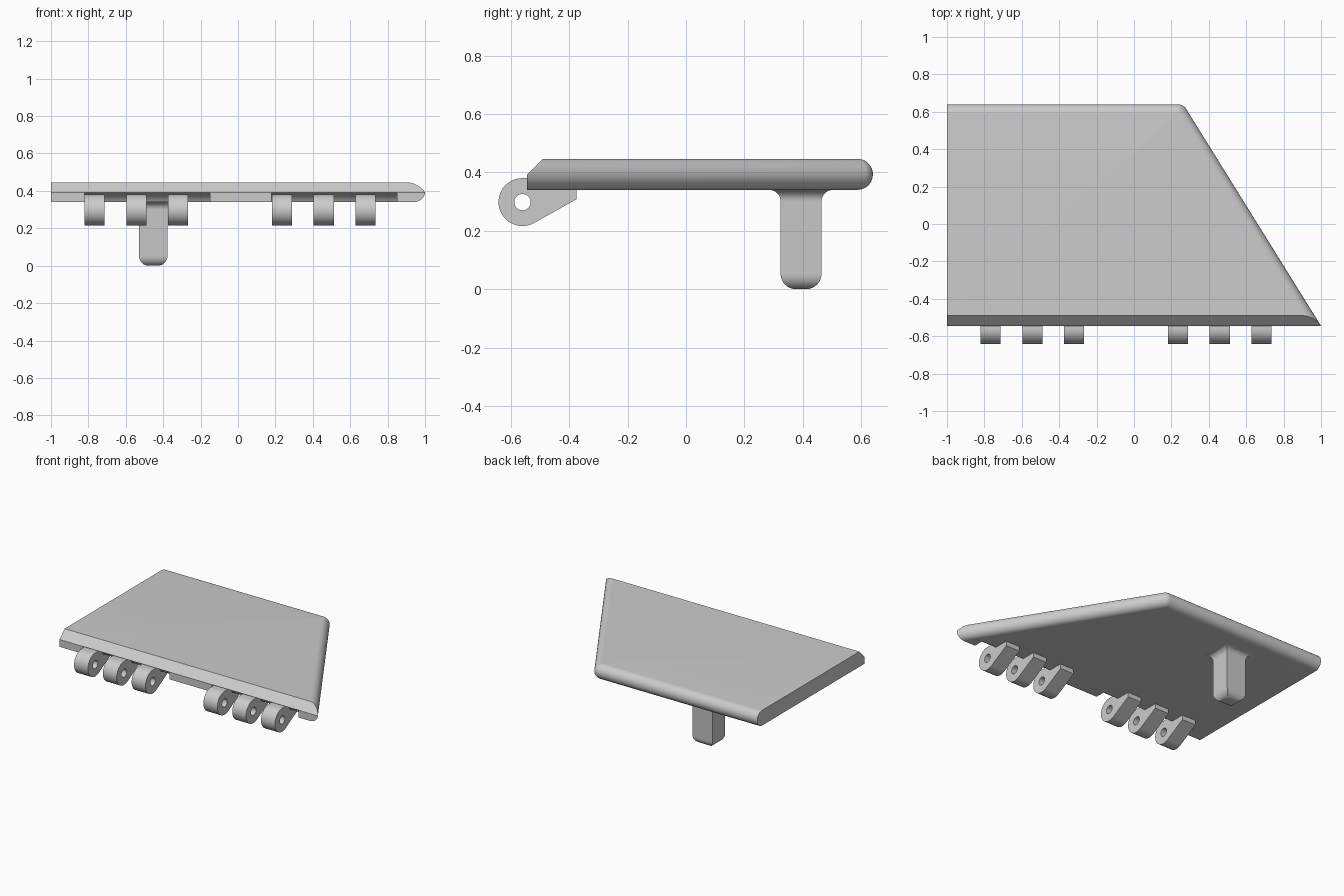
import bpy, bmesh, math
from mathutils import Vector

if "Cube" in bpy.data.objects:
    bpy.data.objects.remove(bpy.data.objects["Cube"], do_unlink=True)

grey = bpy.data.materials.new("plain grey")
grey.use_nodes = True
COLOUR = (0.6, 0.6, 0.6, 1)
grey.diffuse_color = COLOUR
grey.node_tree.nodes["Principled BSDF"].inputs["Base Color"].default_value = COLOUR


def finish(name, bm):
    bmesh.ops.recalc_face_normals(bm, faces=bm.faces)
    mesh = bpy.data.meshes.new(name)
    bm.to_mesh(mesh)
    bm.free()
    mesh.materials.append(grey)
    obj = bpy.data.objects.new(name, mesh)
    bpy.context.collection.objects.link(obj)
    return obj


def activate(obj):
    bpy.ops.object.select_all(action="DESELECT")
    obj.select_set(True)
    bpy.context.view_layer.objects.active = obj


def smooth(obj):
    activate(obj)
    bpy.ops.object.shade_smooth_by_angle(angle=math.radians(30))


def loft(rings):
    """Skin equal-length rings of points and cap both ends."""
    bm = bmesh.new()
    loops = [[bm.verts.new(p) for p in ring] for ring in rings]
    n = len(loops[0])
    for a, b in zip(loops, loops[1:]):
        for i in range(n):
            j = (i + 1) % n
            bm.faces.new((a[i], a[j], b[j], b[i]))
    bm.faces.new(loops[0])
    bm.faces.new(loops[-1])
    return bm


def extrude_x(profile, x0, x1):
    return loft([[(x, y, z) for y, z in profile] for x in (x0, x1)])


def circle(y, z, r, start=0, end=360, steps=48):
    return [(y + r * math.cos(math.radians(start + (end - start) * i / steps)),
             z + r * math.sin(math.radians(start + (end - start) * i / steps)))
            for i in range(steps + (abs(end - start) < 360))]


def cut(obj, profile, x0, x1):
    cutter = finish("cutter", extrude_x(profile, x0, x1))
    cutter.hide_render = True
    mod = obj.modifiers.new("cut", "BOOLEAN")
    mod.operation, mod.solver, mod.object = "DIFFERENCE", "EXACT", cutter
    activate(obj)
    bpy.ops.object.modifier_apply(modifier=mod.name)
    bpy.data.objects.remove(cutter, do_unlink=True)


# Panel: bullnosed along the back and the slanted side
BOTTOM, TOP, FRONT, BACK = 0.34, 0.446, -0.545, 0.64
R, MID = (TOP - BOTTOM) / 2, (TOP + BOTTOM) / 2
SLOPE = 0.6215
slant = math.atan(SLOPE)
corner_y = BACK - R
corner_x = 1 - (corner_y - FRONT) * SLOPE - R / math.cos(slant)


def outline(t):
    o, z = R * math.cos(t), MID + R * math.sin(t)
    ring = [(-1, FRONT, z), (1 - (R - o) / math.cos(slant), FRONT, z)]
    for i in range(9):
        a = slant + (math.pi / 2 - slant) * i / 8
        ring.append((corner_x + o * math.cos(a), corner_y + o * math.sin(a), z))
    return ring + [(-1, corner_y + o, z)]


# The ends stop just short of vertical so that no ring collapses
LIMIT = math.pi / 2 - 0.01
bm = loft([outline(LIMIT * (i / 10 - 1)) for i in range(21)])

# Chamfer along the top of the front edge
res = bmesh.ops.bisect_plane(bm, geom=bm.verts[:] + bm.edges[:] + bm.faces[:],
                             plane_co=(0, FRONT, 0.391),
                             plane_no=Vector((0, -1, 1)), clear_outer=True)
rim = [e for e in res["geom_cut"] if isinstance(e, bmesh.types.BMEdge)]
bmesh.ops.contextual_create(bm, geom=rim)
panel = finish("panel", bm)

# Round hinge recesses under the front edge
PIN_Y, PIN_Z, KNUCKLE_R = -0.56, 0.298, 0.082
for x in (-0.82, 0.18):
    cut(panel, circle(PIN_Y, PIN_Z, 0.094), x, x + 0.67)
smooth(panel)

# Hinge knuckles: round nose running back into the panel, with a pin hole
nose = circle(PIN_Y, PIN_Z, KNUCKLE_R, 90, 300, 36)
profile = nose + [(-0.375, 0.308), (-0.375, PIN_Z + KNUCKLE_R)]
for side, first in (("right", -0.82), ("left", 0.182)):
    for i in range(3):
        x = first + i * 0.223
        knuckle = finish(f"{side}_hinge_knuckle_{i + 1}", extrude_x(profile, x, x + 0.107))
        cut(knuckle, circle(PIN_Y, PIN_Z, 0.028, steps=32), x - 0.05, x + 0.157)
        smooth(knuckle)

# Handle post: rounded foot, straight shaft, flared root
POST_X, POST_Y, HALF_X, HALF_Y = -0.453, 0.394, 0.076, 0.07


def post_ring(grow, z):
    return [(POST_X + sx * (HALF_X + grow), POST_Y + sy * (HALF_Y + grow), z)
            for sx, sy in ((-1, -1), (1, -1), (1, 1), (-1, 1))]


FOOT, FLARE = 0.052, 0.04
quarter = [math.pi / 2 * i / 8 for i in range(9)]
rings = [post_ring(FOOT * (math.sin(a) - 1), FOOT * (1 - math.cos(a))) for a in quarter]
rings += [post_ring(FLARE * (1 - math.cos(a)), BOTTOM - FLARE * (1 - math.sin(a)))
          for a in quarter]
rings.append(post_ring(FLARE, BOTTOM + 0.01))
smooth(finish("handle_post", loft(rings)))
